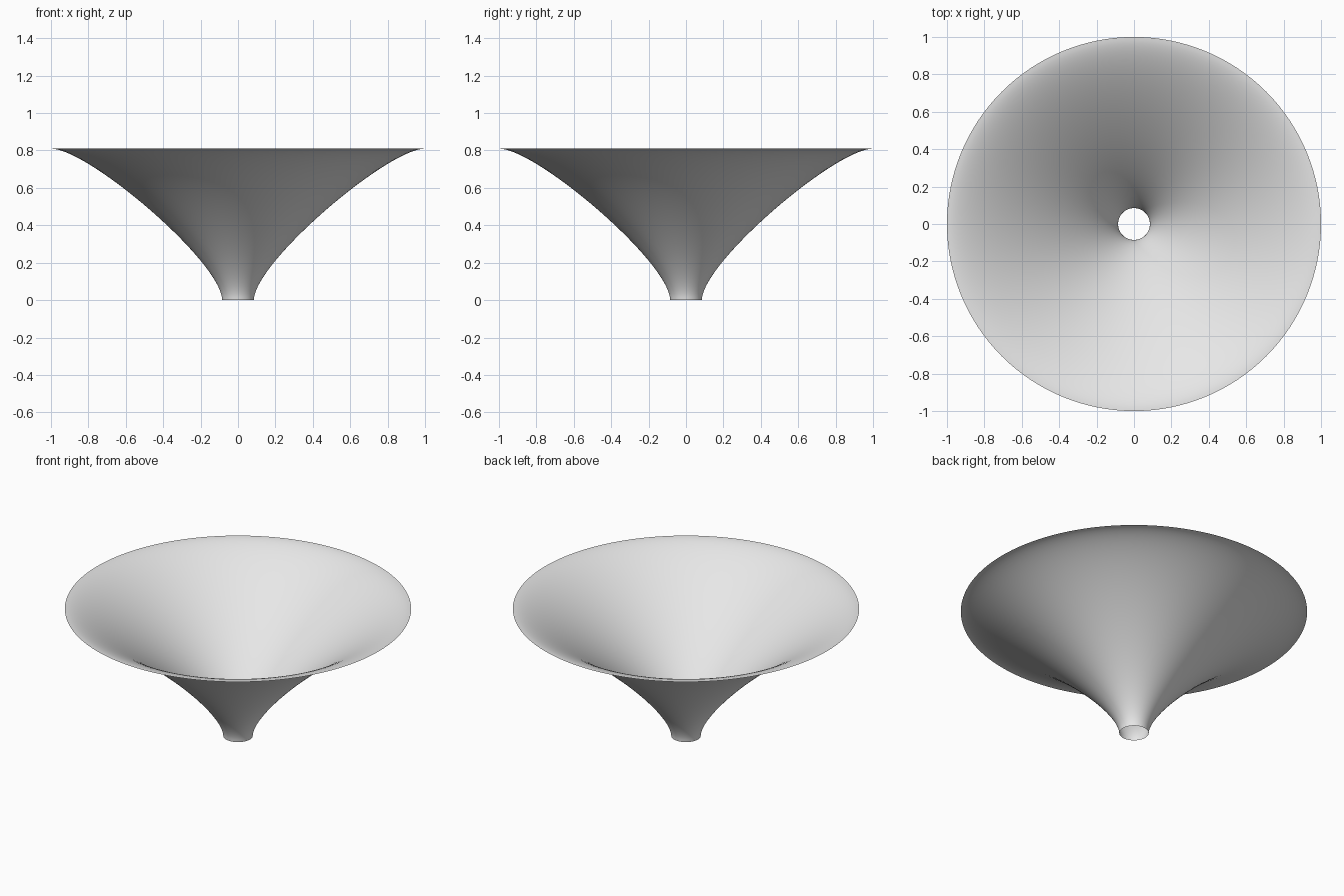
import bpy
import bmesh
import math
from mathutils import Vector
from mathutils.geometry import interpolate_bezier

cube = bpy.data.objects.get("Cube")
if cube:
    bpy.data.objects.remove(cube, do_unlink=True)

NECK, RIM, HEIGHT = 0.085, 1.0, 0.81

# Plain grey material
grey = bpy.data.materials.new("light_grey")
grey.use_nodes = True
colour = (0.8, 0.8, 0.8, 1)
grey.diffuse_color = colour
grey.node_tree.nodes["Principled BSDF"].inputs["Base Color"].default_value = colour

# Flared profile: vertical at the neck, level at the rim
profile = interpolate_bezier(
    Vector((NECK, 0, 0)), Vector((NECK, 0, 0.2)),
    Vector((0.8, 0, HEIGHT)), Vector((RIM, 0, HEIGHT)), 40)

# Spin the profile into an open, single-walled funnel
bm = bmesh.new()
verts = [bm.verts.new(p) for p in profile]
edges = [bm.edges.new(pair) for pair in zip(verts, verts[1:])]
bmesh.ops.spin(bm, geom=verts + edges, cent=(0, 0, 0), axis=(0, 0, 1),
               angle=math.tau, steps=128, use_merge=True)
bmesh.ops.remove_doubles(bm, verts=bm.verts[:], dist=0.0001)

# Face the outside of the wall outward
bm.normal_update()
inward = [f for f in bm.faces if f.normal.dot(f.calc_center_median() * Vector((1, 1, 0))) < 0]
bmesh.ops.reverse_faces(bm, faces=inward)
for face in bm.faces:
    face.smooth = True

mesh = bpy.data.meshes.new("funnel")
bm.to_mesh(mesh)
bm.free()
mesh.materials.append(grey)
funnel = bpy.data.objects.new("funnel", mesh)
bpy.context.collection.objects.link(funnel)
